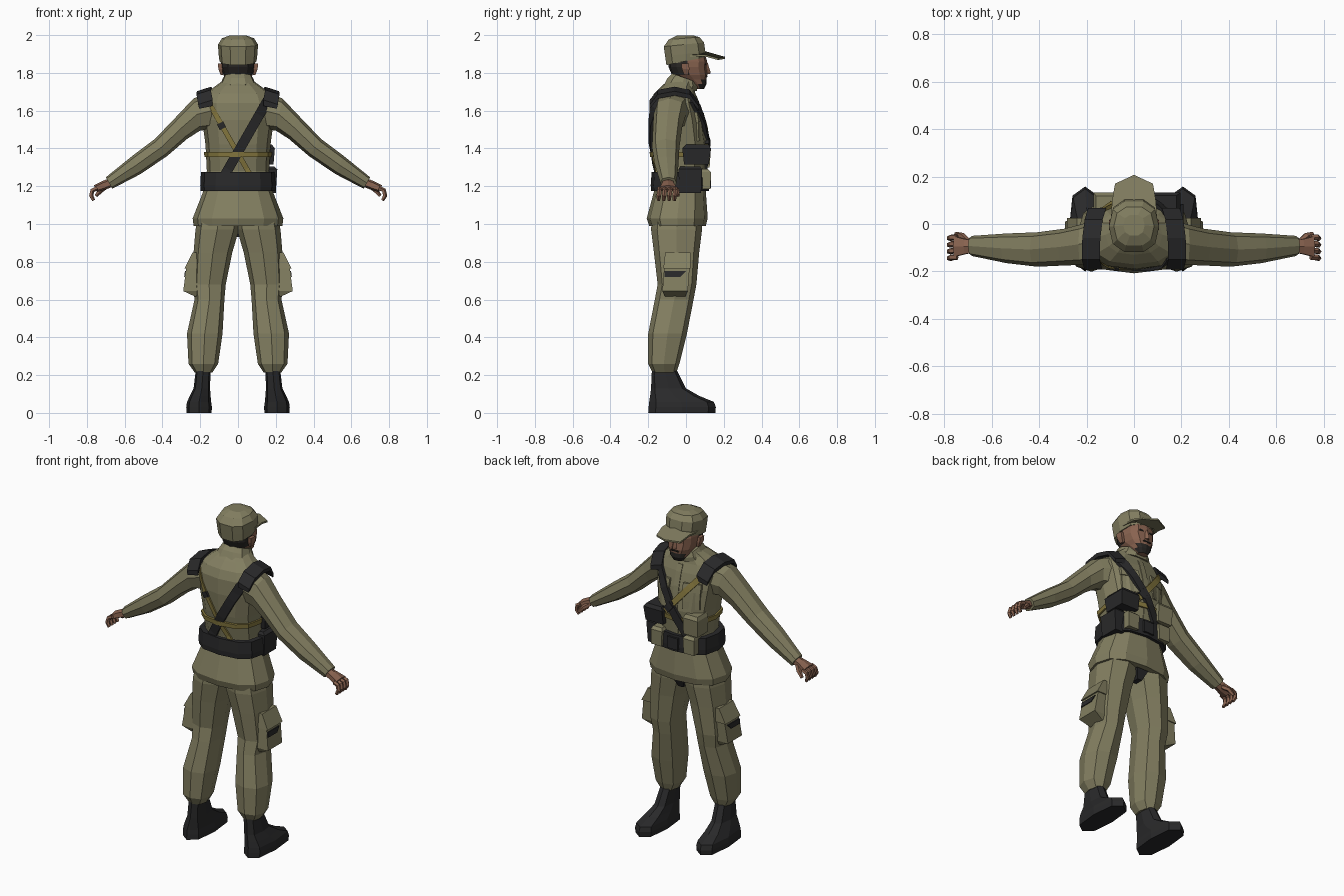
import bpy, bmesh, math
from mathutils import Vector
from mathutils.bvhtree import BVHTree


def material(name, rgb):
    m = bpy.data.materials.new(name)
    m.diffuse_color = (*rgb, 1)
    return m


OLIVE = material("olive_cloth", (0.225, 0.21, 0.118))
BLACK = material("black_webbing", (0.022, 0.022, 0.023))
TAN = material("tan_webbing", (0.24, 0.19, 0.05))
SKIN = material("skin", (0.25, 0.125, 0.08))
HAIR = material("dark_hair", (0.022, 0.02, 0.018))


def skin(name, rings, *mats, rule=None):
    """Closed flat-shaded surface through rings of points."""
    bm = bmesh.new()
    loops = [[bm.verts.new(p) for p in r] for r in rings]
    n = len(loops[0])
    for a, b in zip(loops, loops[1:]):
        for i in range(n):
            bm.faces.new((a[i], a[(i + 1) % n], b[(i + 1) % n], b[i]))
    bm.faces.new(loops[0])
    bm.faces.new(loops[-1])
    bmesh.ops.recalc_face_normals(bm, faces=bm.faces)
    if rule:
        for f in bm.faces:
            f.material_index = rule(f.calc_center_median())
    me = bpy.data.meshes.new(name)
    bm.to_mesh(me)
    bm.free()
    for m in mats:
        me.materials.append(m)
    ob = bpy.data.objects.new(name, me)
    bpy.context.collection.objects.link(ob)
    return ob


def ring(c, u, v, n=8, p=0.8, phase=0.0):
    """Rounded section with half axes u and v; p=0 with n=4 is a rectangle."""
    pts = []
    for i in range(n):
        a = 2 * math.pi * i / n + phase
        cs = [math.copysign(abs(t) ** p, t) if abs(t) > 1e-6 else 0 for t in (math.cos(a), math.sin(a))]
        pts.append(Vector(c) + Vector(u) * cs[0] + Vector(v) * cs[1])
    return pts


def zring(z, x0, x1, y0, y1, slope=0, **k):
    hy = (y1 - y0) / 2
    return ring(((x0 + x1) / 2, (y0 + y1) / 2, z), ((x1 - x0) / 2, 0, 0), (0, hy, slope * hy), **k)


def stack(name, rows, *mats, rule=None, **k):
    """Centred body part from rows of z, half width, back, front[, slope]."""
    return skin(name, [zring(r[0], -r[1], r[1], *r[2:], **k) for r in rows], *mats, rule=rule)


def block(name, mat, s, rows):
    """Tapered box from rows of z, x0, x1, y0, y1 on side s."""
    return skin(name, [zring(z, s * a, s * b, c, d, n=4, p=0, phase=math.pi / 4)
                       for z, a, b, c, d in rows], mat)


def tube(name, mat, pts, r, n=5):
    pts = [Vector(p) for p in pts]
    rings = []
    for i, p in enumerate(pts):
        d = (pts[min(i + 1, len(pts) - 1)] - pts[max(i - 1, 0)]).normalized()
        u = d.cross(Vector((0, 1, 0))).normalized()
        rr = r * (0.7 if i == len(pts) - 1 else 1)
        rings.append(ring(p, u * rr, d.cross(u) * rr, n=n, p=1))
    return skin(name, rings, mat)


# Jacket
jacket = stack("jacket", [
    (0.99, 0.235, -0.195, 0.105), (1.03, 0.24, -0.208, 0.115), (1.17, 0.185, -0.17, 0.105),
    (1.28, 0.165, -0.16, 0.10), (1.42, 0.172, -0.185, 0.112), (1.55, 0.19, -0.195, 0.095),
    (1.64, 0.20, -0.19, 0.07), (1.69, 0.175, -0.17, 0.05), (1.73, 0.12, -0.13, 0.04),
    (1.755, 0.085, -0.10, 0.045)], OLIVE, n=12)
stack("collar", [(1.72, 0.105, -0.12, 0.06, -0.2), (1.75, 0.09, -0.10, 0.065, -0.3),
                 (1.775, 0.078, -0.075, 0.055, -0.35)], OLIVE, n=10)

bm = bmesh.new()
bm.from_mesh(jacket.data)
jacket_tree = BVHTree.FromBMesh(bm)
bm.free()


def strap(name, mat, start, end, width, side, lift=0.009, steps=10):
    """Band lying on the jacket front (side 1) or back (side -1), in x and z."""
    a, b = Vector((start[0], 0, start[1])), Vector((end[0], 0, end[1]))
    d = (b - a).normalized()
    w = Vector((-d.z, 0, d.x)) * width / 2
    rings = []
    for i in range(steps + 1):
        c = a.lerp(b, i / steps)
        r = []
        for q in (c - w, c + w):
            hit = jacket_tree.ray_cast(Vector((q.x, side, q.z)), Vector((0, -side, 0)))[0]
            r.append(Vector((q.x, hit.y if hit else -0.06, q.z)))
        up, dn = Vector((0, side * lift, 0)), Vector((0, -side * 0.01, 0))
        rings.append([r[0] + up, r[1] + up, r[1] + dn, r[0] + dn])
    return skin(name, rings, mat)


# Head, hair and beard chosen by position
stack("neck", [(1.68, 0.062, -0.075, 0.04), (1.83, 0.06, -0.07, 0.04)], SKIN, n=8)
stack("head", [
    (1.715, 0.03, 0.05, 0.095), (1.74, 0.05, 0.02, 0.108), (1.765, 0.062, -0.025, 0.108),
    (1.79, 0.078, -0.075, 0.113), (1.83, 0.09, -0.092, 0.108), (1.86, 0.09, -0.095, 0.112),
    (1.90, 0.085, -0.09, 0.10)], SKIN, HAIR, n=12,
    rule=lambda c: int((c.z > 1.785 and c.y < -0.005) or (c.z < 1.767 and c.y > 0.075)))
skin("nose", [zring(1.795, -0.016, 0.016, 0.095, 0.128, n=4, p=1),
              zring(1.805, -0.014, 0.014, 0.095, 0.13, n=4, p=1),
              zring(1.855, -0.007, 0.007, 0.095, 0.114, n=4, p=1)], SKIN)
block("moustache", HAIR, 1, [(1.778, -0.026, 0.026, 0.09, 0.114), (1.785, -0.022, 0.022, 0.09, 0.115)])
for s in (1, -1):
    block("ear", SKIN, s, [(1.79, 0.08, 0.092, -0.01, 0.012), (1.82, 0.082, 0.104, -0.022, 0.018),
                           (1.85, 0.085, 0.106, -0.025, 0.015)])
    block("eye", HAIR, s, [(1.842, 0.02, 0.045, 0.09, 0.106), (1.85, 0.02, 0.045, 0.09, 0.107)])

# Cap and brim
stack("cap", [(1.862, 0.098, -0.108, 0.105, 0.2), (1.90, 0.103, -0.115, 0.107, 0.1),
              (1.95, 0.106, -0.122, 0.10, 0.1), (1.983, 0.085, -0.095, 0.075, 0.08),
              (1.998, 0.045, -0.05, 0.04)], OLIVE, n=10)
brim = [(-0.098, 0.02, 1.885), (-0.092, 0.10, 1.887), (-0.08, 0.17, 1.868), (0, 0.207, 1.875),
        (0.08, 0.17, 1.868), (0.092, 0.10, 1.887), (0.098, 0.02, 1.885), (0, 0.10, 1.905)]
skin("cap_brim", [brim, [(x, y, z + 0.01) for x, y, z in brim]], OLIVE)

for s in (1, -1):
    # Sleeve sections: top x, top z, bottom x, bottom z, back y, front y
    sleeve = []
    for tx, tz, bx, bz, y0, y1 in [
            (0.14, 1.70, 0.14, 1.50, -0.165, 0.03), (0.235, 1.665, 0.20, 1.495, -0.172, 0.0),
            (0.32, 1.575, 0.27, 1.45, -0.175, -0.02), (0.44, 1.45, 0.375, 1.36, -0.18, -0.035),
            (0.56, 1.36, 0.515, 1.265, -0.165, -0.04), (0.70, 1.247, 0.665, 1.187, -0.135, -0.05)]:
        sleeve.append(ring((s * (tx + bx) / 2, (y0 + y1) / 2, (tz + bz) / 2),
                           (s * (tx - bx) / 2, 0, (tz - bz) / 2), (0, (y1 - y0) / 2, 0)))
    skin("sleeve", sleeve, OLIVE)

    # Hand with curled fingers
    palm = [ring((s * x, -0.095, z), (s * 0.008, 0, h), (0, w, 0), n=6)
            for x, z, h, w in [(0.665, 1.222, 0.022, 0.028), (0.71, 1.205, 0.023, 0.035),
                               (0.755, 1.187, 0.018, 0.048)]]
    skin("palm", palm, SKIN)
    for i in range(4):
        y = -0.14 + 0.028 * i
        tube("finger", SKIN, [(s * 0.745, y, 1.19), (s * 0.772, y, 1.178),
                              (s * 0.778, y - 0.004, 1.15), (s * 0.765, y - 0.006, 1.125)], 0.0125)
    tube("thumb", SKIN, [(s * 0.70, -0.075, 1.198), (s * 0.725, -0.05, 1.18),
                         (s * 0.752, -0.042, 1.15)], 0.014)

    # Trouser leg
    skin("trouser_leg", [zring(z, s * a, s * b, c, d) for z, a, b, c, d in [
        (1.04, -0.01, 0.21, -0.18, 0.085), (0.97, -0.005, 0.225, -0.185, 0.085),
        (0.85, 0.03, 0.235, -0.17, 0.07), (0.68, 0.065, 0.24, -0.15, 0.055),
        (0.60, 0.072, 0.23, -0.165, 0.04), (0.42, 0.082, 0.27, -0.20, 0.005),
        (0.26, 0.105, 0.262, -0.20, -0.035), (0.215, 0.135, 0.23, -0.178, -0.05)]], OLIVE)

    # Cargo pocket with flap and patch
    block("cargo_pocket", OLIVE, s, [(0.615, 0.19, 0.225, -0.11, -0.005), (0.645, 0.20, 0.29, -0.125, 0.01),
                                     (0.78, 0.20, 0.272, -0.115, 0.02), (0.84, 0.19, 0.235, -0.105, 0.02)])
    block("pocket_flap", OLIVE, s, [(0.765, 0.20, 0.283, -0.12, 0.025), (0.85, 0.19, 0.24, -0.11, 0.025)])
    block("pocket_patch", BLACK, s, [(0.72, 0.27, 0.285, -0.115, -0.03), (0.75, 0.27, 0.281, -0.115, 0.0)])

    # Boot
    skin("boot", [zring(z, s * a, s * b, c, d, p=0.7) for z, a, b, c, d in [
        (0.0, 0.14, 0.272, -0.20, 0.155), (0.03, 0.138, 0.274, -0.198, 0.158),
        (0.058, 0.142, 0.27, -0.195, 0.148), (0.09, 0.145, 0.255, -0.19, 0.07),
        (0.13, 0.148, 0.235, -0.185, 0.0), (0.24, 0.145, 0.222, -0.18, -0.055)]], BLACK)

    # Shoulder pad over the top of the shoulder
    pad = []
    for x, y, z in [(0.172, -0.192, 1.645), (0.182, -0.15, 1.698), (0.18, -0.06, 1.715),
                    (0.17, 0.02, 1.698), (0.155, 0.068, 1.635)]:
        pad.append([Vector((s * (x + dx), y, z + dz)) for dx, dz in
                    [(-0.038, 0.012), (0.038, -0.012), (0.034, -0.035), (-0.038, -0.02)]])
    skin("shoulder_pad", pad, BLACK)

    # Chest pocket
    strap("chest_pocket", OLIVE, (s * 0.095, 1.57), (s * 0.095, 1.44), 0.09, 1, steps=3)
    strap("chest_flap", OLIVE, (s * 0.095, 1.59), (s * 0.095, 1.54), 0.10, 1, lift=0.015, steps=2)
    # Front belt pouch
    block("belt_pouch", OLIVE, s, [(1.185, 0.075, 0.145, 0.06, 0.13), (1.275, 0.07, 0.145, 0.06, 0.132),
                                   (1.29, 0.08, 0.14, 0.06, 0.115)])

strap("jacket_placket", OLIVE, (0, 1.68), (0, 1.28), 0.035, 1, lift=0.004)
block("fly_shadow_panel", BLACK, 1, [(0.93, -0.015, 0.015, 0.0, 0.05), (0.985, -0.04, 0.04, -0.02, 0.075)])

# Belt and chest band
stack("belt", [(1.175, 0.198, -0.184, 0.122), (1.205, 0.20, -0.187, 0.125),
               (1.275, 0.196, -0.182, 0.122)], BLACK, n=12, p=0.75)
stack("chest_band", [(1.355, 0.178, -0.19, 0.117), (1.382, 0.18, -0.193, 0.12)], TAN, n=12)
block("belt_buckle", BLACK, 1, [(1.19, -0.035, 0.035, 0.1, 0.132), (1.26, -0.035, 0.035, 0.1, 0.132)])

# Side pouches
block("side_pouch", BLACK, 1, [(1.165, 0.14, 0.20, -0.035, 0.08), (1.29, 0.14, 0.208, -0.04, 0.085),
                               (1.305, 0.14, 0.19, -0.03, 0.075)])
block("upper_black_pouch", BLACK, 1, [(1.315, 0.07, 0.188, -0.01, 0.12), (1.40, 0.07, 0.195, -0.02, 0.132),
                                      (1.42, 0.08, 0.18, 0.0, 0.12)])
block("upper_olive_pouch", OLIVE, -1, [(1.30, 0.07, 0.165, 0.03, 0.125), (1.40, 0.07, 0.17, 0.03, 0.132),
                                       (1.42, 0.08, 0.16, 0.03, 0.118)])

# Crossed straps, back then front
strap("back_black_strap", BLACK, (0.16, 1.66), (-0.075, 1.25), 0.052, -1, lift=0.013)
strap("back_tan_strap", TAN, (-0.165, 1.66), (0.07, 1.25), 0.027, -1)
strap("back_strap_slide", BLACK, (-0.095, 1.535), (-0.08, 1.505), 0.036, -1, lift=0.014, steps=2)
strap("front_black_strap", BLACK, (0.15, 1.655), (-0.09, 1.26), 0.048, 1, lift=0.018)
strap("front_tan_strap", TAN, (-0.15, 1.645), (0.06, 1.40), 0.034, 1, lift=0.017)
strap("front_strap_slide", BLACK, (0.015, 1.455), (0.05, 1.413), 0.042, 1, lift=0.021, steps=2)
